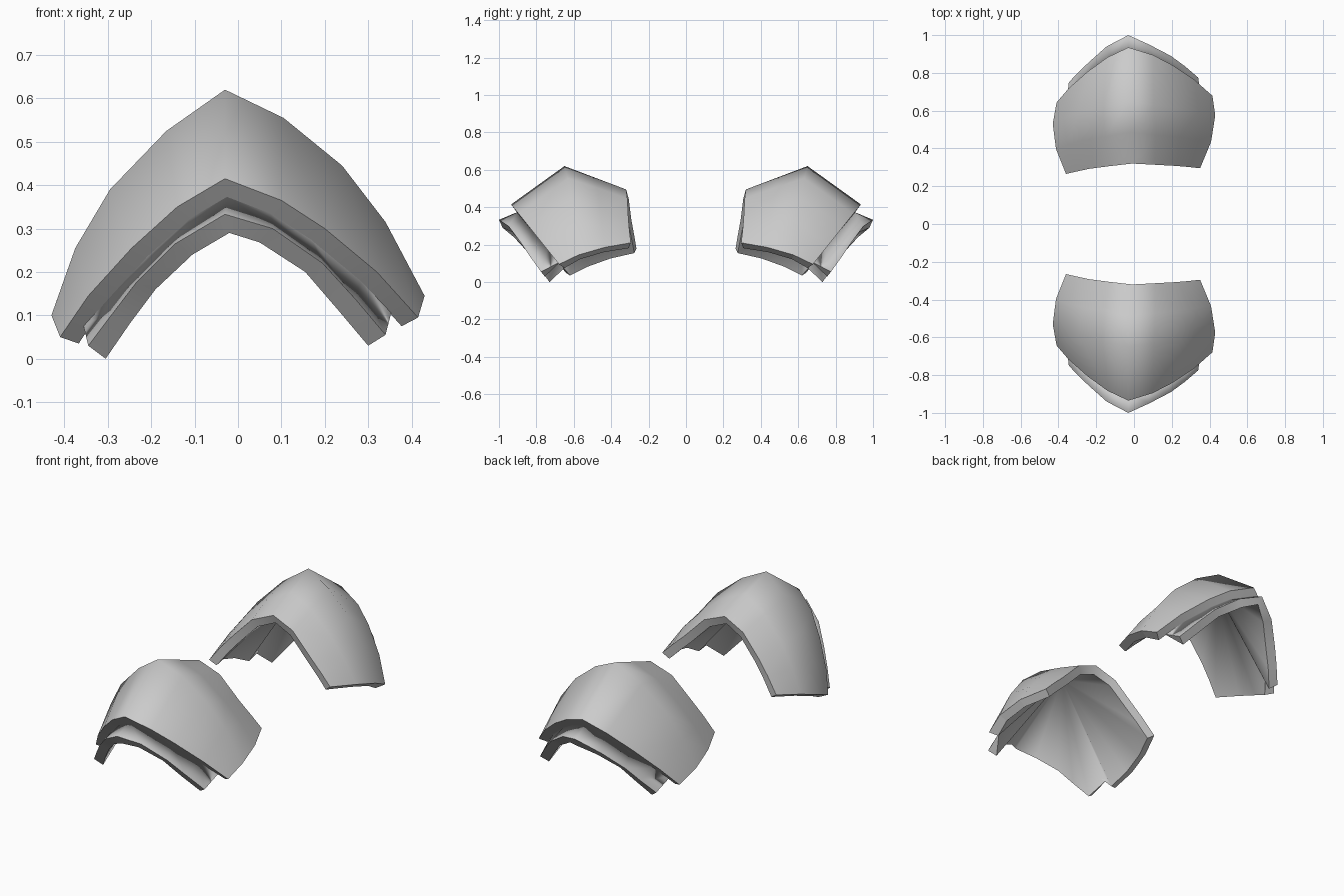
import bpy, bmesh
from mathutils import Vector

if "Cube" in bpy.data.objects:
    bpy.data.objects.remove(bpy.data.objects["Cube"])

grey = bpy.data.materials.new("plain grey")
grey.diffuse_color = (0.6, 0.6, 0.6, 1)
grey.use_nodes = True
grey.node_tree.nodes["Principled BSDF"].inputs["Base Color"].default_value = grey.diffuse_color
N = 9            # points along each arch, left foot to right foot
THICK = 0.046


def grid_faces(row_pairs):
    return [(a * N + i, a * N + i + 1, b * N + i + 1, b * N + i)
            for a, b in row_pairs for i in range(N - 1)]


def inset_rows(rows):
    """Shift a grid of rows inwards by the wall thickness."""
    bm = bmesh.new()
    vs = [bm.verts.new(p) for row in rows for p in row]
    for f in grid_faces([(r, r + 1) for r in range(len(rows) - 1)]):
        bm.faces.new([vs[i] for i in f])
    bm.normal_update()
    pts = [v.co - v.normal * THICK * min(v.calc_shell_factor(), 1.3) for v in vs]
    bm.free()
    return [pts[r * N:(r + 1) * N] for r in range(len(rows))]


# Upper plate arches as (x, z) over the crown
lip_xz = [(-.41, .05), (-.345, .145), (-.245, .255), (-.14, .35), (-.03, .415),
          (.1, .365), (.2, .3), (.32, .2), (.415, .095)]
ridge_xz = [(-.43, .10), (-.375, .255), (-.295, .39), (-.165, .525), (-.03, .62),
            (.105, .555), (.24, .445), (.34, .315), (.43, .145)]
rear_xz = [(-.36, .18), (-.3, .26), (-.235, .335), (-.13, .445), (-.01, .495),
           (.11, .447), (.225, .33), (.295, .265), (.35, .21)]
lip = [Vector((x, -.935 + .8 * (.415 - z), z)) for x, z in lip_xz]
ridge = [Vector((x, -.65 + (.12 if x < 0 else .075) * abs(i - 4) / 4, z))
         for i, (x, z) in enumerate(ridge_xz)]
rear = [Vector((x, -.32 + (.055 if x < 0 else .025) * abs(i - 4) / 4, z))
        for i, (x, z) in enumerate(rear_xz)]
bulge = [(a + b) / 2 + Vector(((i - 4) / 4 * .018, 0, .008 * abs(i - 4) / 4))
         for i, (a, b) in enumerate(zip(ridge, rear))]
lip_in, ridge_in, bulge_in, rear_in = inset_rows([lip, ridge, bulge, rear])
lip_in[0], lip_in[-1] = Vector((-.367, -.62, .035)), Vector((.377, -.65, .075))

# Lower band: front edges, and the root where it disappears under the lip
band = [Vector(p) for p in [
    (-.345, -.75, .03), (-.29, -.808, .103), (-.235, -.86, .175), (-.145, -.94, .265),
    (-.03, -1, .333), (.08, -.95, .30), (.195, -.89, .22), (.27, -.835, .138),
    (.34, -.775, .055)]]
band_in_xz = [(-.305, 0), (-.25, .08), (-.19, .16), (-.105, .24), (-.02, .29),
              (.05, .268), (.155, .2), (.23, .113), (.3, .03)]
band_in = [Vector((x, p.y + .02, z)) for p, (x, z) in zip(band, band_in_xz)]
root = [p + Vector((0, .004, .003)) for p in lip_in]
root[0], root[-1] = Vector((-.357, -.645, .08)), Vector((.354, -.67, .11))

# Outer skin from the inner rear rim round to the inner front rim
rows = [rear_in, rear, bulge, ridge, lip, lip_in, root, band, band_in,
        ridge_in, bulge_in]
bm = bmesh.new()
vs = [bm.verts.new(p) for row in rows[:9] for p in row]
for f in grid_faces([(r, r + 1) for r in range(8)]):
    bm.faces.new([vs[i] for i in f]).smooth = True
for r in (0, 1, 4, 5, 7, 8):                     # crisp rims
    for i in range(N - 1):
        bm.edges.get((vs[r * N + i], vs[r * N + i + 1])).smooth = False

# Hollow underside: a fan from the inner crown to the rims and feet
crown = bm.verts.new((-.03, -.62, .55))


def fan(points):
    for a, b in zip(points, points[1:]):
        bm.faces.new((a, b, crown)).smooth = True


fan(vs[:N])
fan(vs[8 * N:])
for end in (0, N - 1):
    at = {r: vs[r * N + end] for r in range(9)}
    at[9], at[10] = bm.verts.new(ridge_in[end]), bm.verts.new(bulge_in[end])
    fan([at[r] for r in (8, 6, 5, 9, 10, 0)])
    for cap in ((4, 3, 9, 5), (3, 2, 10, 9), (2, 1, 0, 10), (6, 7, 8)):
        for e in bm.faces.new([at[r] for r in cap]).edges:
            e.smooth = False

bmesh.ops.recalc_face_normals(bm, faces=bm.faces)
mesh = bpy.data.meshes.new("shoulder_plates")
bm.to_mesh(mesh)
bm.free()
mesh.materials.append(grey)
ob = bpy.data.objects.new("shoulder_plates", mesh)
bpy.context.collection.objects.link(ob)

# Opposite plate
mirror = ob.modifiers.new("mirror", 'MIRROR')
mirror.use_axis = (False, True, False)
mirror.use_mirror_merge = False
